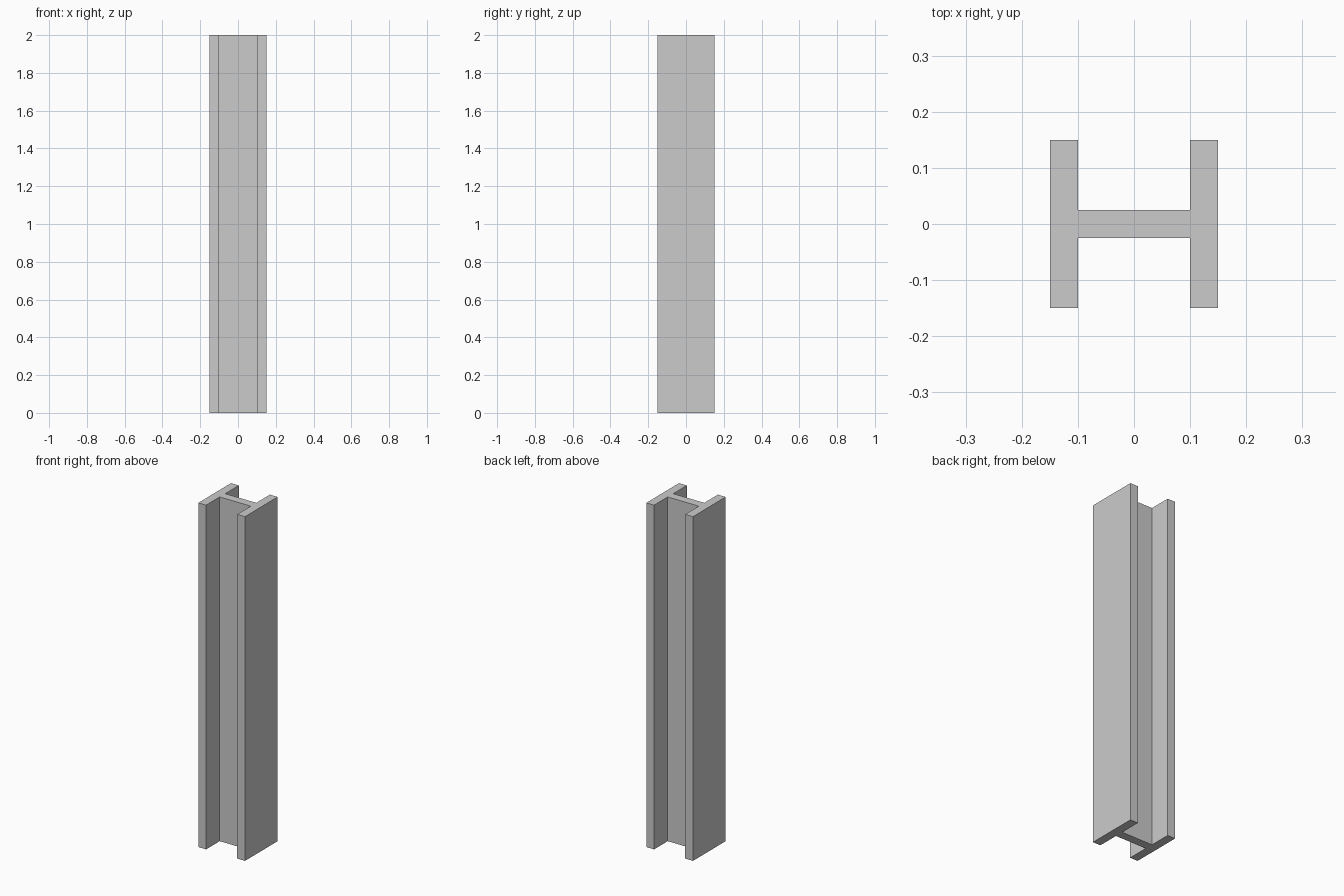
import bpy
import bmesh

if "Cube" in bpy.data.objects:
    bpy.data.objects.remove(bpy.data.objects["Cube"])

LENGTH = 2.0
HALF = 0.15     # half width and half depth of the section
INNER = 0.10    # inner face of the flanges
WEB = 0.025     # half thickness of the web

# One quadrant of the H section, mirrored into the full outline
quarter = [(HALF, HALF), (INNER, HALF), (INNER, WEB)]
right_to_left = quarter + [(-x, y) for x, y in reversed(quarter)]
outline = right_to_left + [(-x, -y) for x, y in right_to_left]

# Extrude the section upwards
bm = bmesh.new()
base = bm.faces.new([bm.verts.new((x, y, 0)) for x, y in outline])
top = bmesh.ops.extrude_face_region(bm, geom=[base], use_keep_orig=True)
top_verts = [g for g in top["geom"] if isinstance(g, bmesh.types.BMVert)]
bmesh.ops.translate(bm, verts=top_verts, vec=(0, 0, LENGTH))
bmesh.ops.recalc_face_normals(bm, faces=bm.faces)

# Steel beam
mesh = bpy.data.meshes.new("h_beam")
bm.to_mesh(mesh)
bm.free()
beam = bpy.data.objects.new("h_beam", mesh)
bpy.context.collection.objects.link(beam)
